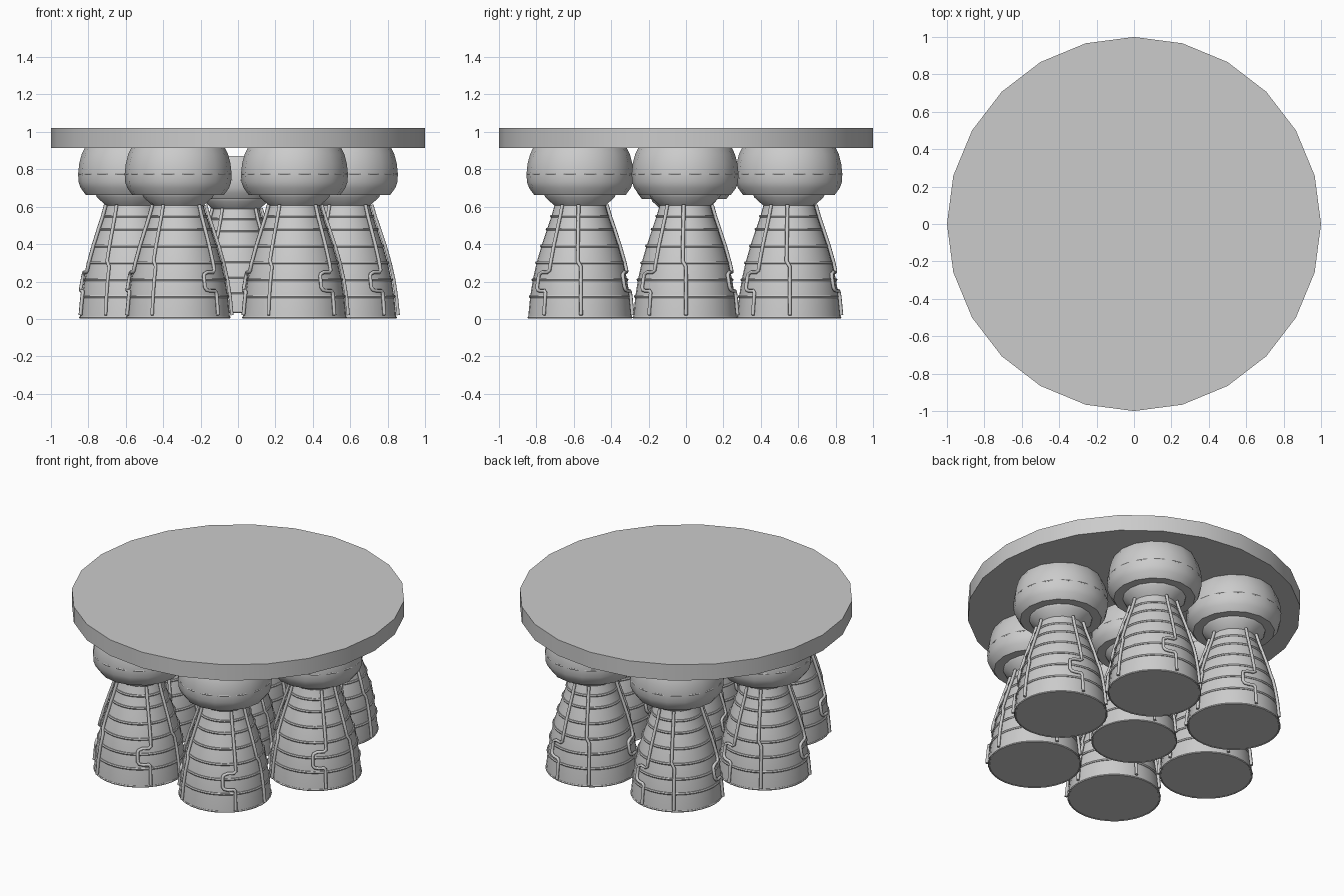
import bpy
from math import sin, cos, pi, radians

if "Cube" in bpy.data.objects:
    bpy.data.objects.remove(bpy.data.objects["Cube"])

TAU = 2 * pi
# Nozzle outline (radius, z), from throat down to exit
BELL = [(.135, .61), (.152, .55), (.176, .48), (.206, .39), (.232, .30),
        (.252, .21), (.266, .12), (.275, .03), (.277, .005)]


def bell_radius(z):
    for (r0, z0), (r1, z1) in zip(BELL, BELL[1:]):
        if z >= z1:
            return r0 + (r1 - r0) * (z0 - z) / (z0 - z1)
    return BELL[-1][0]


def lathe(name, profile, n, closed=False):
    """Spin a (radius, z) profile; open profiles get flat end caps."""
    verts = [(r * cos(TAU * i / n), r * sin(TAU * i / n), z)
             for r, z in profile for i in range(n)]
    m = len(profile)
    faces = []
    for k in range(m if closed else m - 1):
        a, b = k * n, (k + 1) % m * n
        faces += [(a + i, b + i, b + (i + 1) % n, a + (i + 1) % n) for i in range(n)]
    if not closed:
        faces += [tuple(range(n)), tuple(reversed(range((m - 1) * n, m * n)))]
    mesh = bpy.data.meshes.new(name)
    mesh.from_pydata(verts, [], faces)
    ob = bpy.data.objects.new(name, mesh)
    bpy.context.collection.objects.link(ob)
    bpy.ops.object.select_all(action='DESELECT')
    ob.select_set(True)
    bpy.context.view_layer.objects.active = ob
    bpy.ops.object.shade_smooth_by_angle(angle=radians(30))
    return ob


def hoop(name, r, z, tube, n=32):
    prof = [(r + tube * cos(-TAU * i / 6), z + tube * sin(-TAU * i / 6)) for i in range(6)]
    return lathe(name, prof, n, closed=True)


def pipes(name, path):
    """Three tubes that hug the nozzle; path holds (degrees, z) points."""
    cu = bpy.data.curves.new(name, 'CURVE')
    cu.dimensions = '3D'
    cu.bevel_depth = .010
    cu.bevel_resolution = 1
    cu.use_fill_caps = True
    for turn in (0, 120, 240):
        sp = cu.splines.new('POLY')
        sp.points.add(len(path) - 1)
        for p, (deg, z) in zip(sp.points, path):
            r = bell_radius(z) + .012
            a = radians(deg + turn)
            p.co = (r * cos(a), r * sin(a), z, 1)
    ob = bpy.data.objects.new(name, cu)
    bpy.context.collection.objects.link(ob)
    return ob


# Mounting plate
lathe("mounting_plate", [(1, 1.02), (1, .915)], 24)

# One engine at the origin: housing with a funnel, nozzle, hoops and pipes
parts = [
    lathe("engine_housing", [(.25, .915), (.267, .88), (.28, .83), (.286, .775),
                             (.283, .73), (.272, .70), (.245, .663), (.19, .663),
                             (.185, .65), (.13, .60)], 16),
    hoop("housing_band", .279, .775, .005, 48),
    lathe("nozzle", BELL, 32),
    hoop("nozzle_lip", .275, .008, .006),
]
for z in (.55, .48, .39, .30, .21, .12):
    parts.append(hoop("nozzle_hoop", bell_radius(z), z, .008))
parts.append(pipes("straight_pipes", [(-3, .61), (-3, .55), (-3, .48), (-3, .39), (-3, .31),
                                      (1, .28), (1, .21), (1, .12), (1, .02)]))
parts.append(pipes("looped_pipes", [(-40, .61), (-40, .55), (-40, .48), (-40, .39), (-40, .30),
                                    (-40, .26), (-43, .25), (-52, .25), (-57, .24),
                                    (-58, .23), (-58, .17), (-56, .155), (-51, .15),
                                    (-44, .15), (-42, .14), (-42, .12), (-42, .02)]))

# Outer engines share the same parts; the centre one is smaller and raised
spots = [(.569, -.005), (-.569, -.005)]
spots += [(x, y) for x in (-.32, .302) for y in (-.567, .55)]
for x, y in spots:
    for ob in parts:
        copy = ob.copy()
        copy.location = (x, y, 0)
        bpy.context.collection.objects.link(copy)
for ob in parts:
    ob.name = "centre_" + ob.name
    ob.location = (-.01, -.01, .03)
    ob.scale = (.92, .92, .92)
